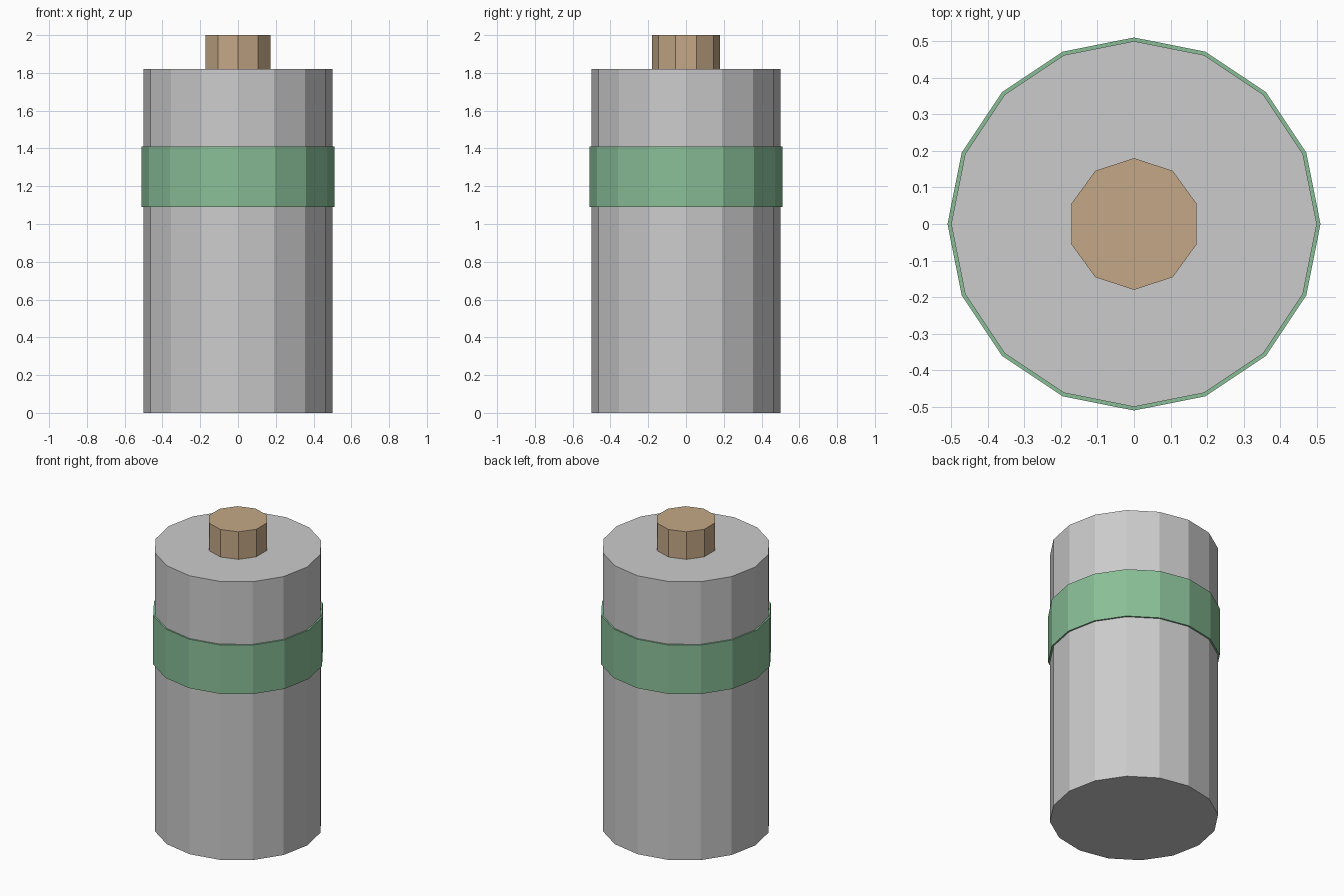
import bpy, bmesh, math

if "Cube" in bpy.data.objects:
    bpy.data.objects.remove(bpy.data.objects["Cube"])


def material(name, color):
    m = bpy.data.materials.new(name)
    m.diffuse_color = color
    m.use_nodes = True
    m.node_tree.nodes["Principled BSDF"].inputs["Base Color"].default_value = m.diffuse_color
    return m


def lathe(name, profile, sides, start=0.0, closed=False, mat=None):
    """Faceted turned part from (radius, z) points; open profiles get end caps."""
    bm = bmesh.new()
    rings = []
    for r, z in profile:
        angles = [start + 2 * math.pi * i / sides for i in range(sides)]
        rings.append([bm.verts.new((r * math.cos(a), r * math.sin(a), z)) for a in angles])
    pairs = list(zip(rings, rings[1:]))
    if closed:
        pairs.append((rings[-1], rings[0]))
    for lo, hi in pairs:
        for i in range(sides):
            j = (i + 1) % sides
            bm.faces.new((lo[i], lo[j], hi[j], hi[i]))
    if not closed:
        bm.faces.new(rings[0][::-1])
        bm.faces.new(rings[-1])
    bmesh.ops.recalc_face_normals(bm, faces=bm.faces)
    mesh = bpy.data.meshes.new(name)
    bm.to_mesh(mesh)
    bm.free()
    if mat:
        mesh.materials.append(mat)
    obj = bpy.data.objects.new(name, mesh)
    bpy.context.collection.objects.link(obj)
    return obj


green = material("green", (0.25, 0.52, 0.31, 1))
tan = material("tan", (0.55, 0.39, 0.24, 1))

# Main 16-sided can
lathe("body", [(0.5, 0), (0.5, 1.82)], 16)
# Thin raised band around the can
lathe("band", [(0.51, 1.09), (0.51, 1.41), (0.5, 1.41), (0.5, 1.09)], 16,
      closed=True, mat=green)
# 10-sided terminal on top, one corner pointing to +y
lathe("terminal", [(0.18, 1.82), (0.18, 2.0)], 10, start=math.pi / 2, mat=tan)
